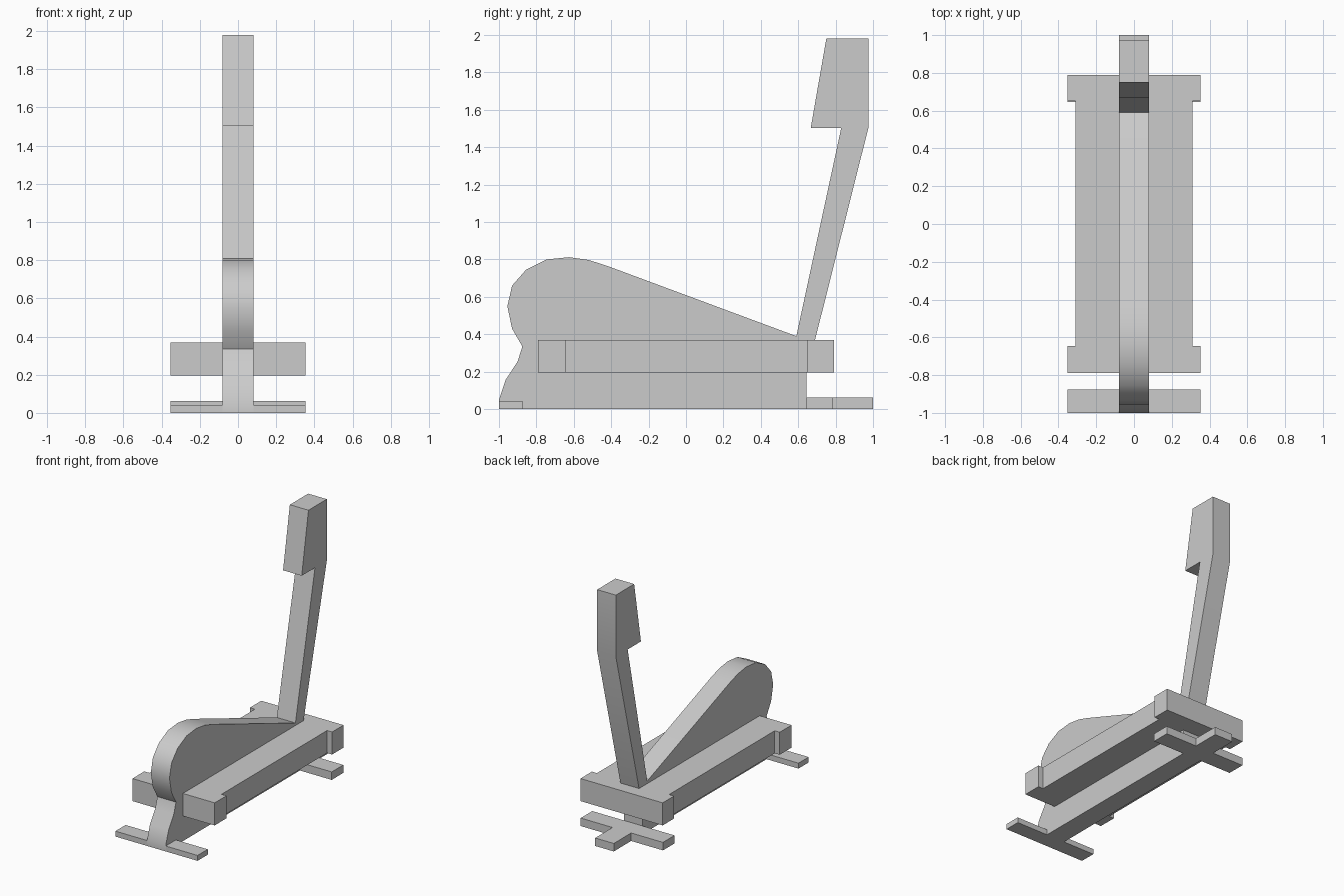
import bpy
import bmesh
from math import radians

if "Cube" in bpy.data.objects:
    bpy.data.objects.remove(bpy.data.objects["Cube"], do_unlink=True)

GREY = (0.6, 0.6, 0.6, 1.0)
grey = bpy.data.materials.new("plain grey")
grey.use_nodes = True
grey.diffuse_color = GREY
grey.node_tree.nodes["Principled BSDF"].inputs["Base Color"].default_value = GREY


def prism(name, outline, place, depth):
    """Extrude a flat outline along depth; place turns (u, v) into 3D."""
    bm = bmesh.new()
    face = bm.faces.new([bm.verts.new(place(u, v)) for u, v in outline])
    top = bmesh.ops.extrude_face_region(bm, geom=[face])["geom"]
    bmesh.ops.translate(bm, vec=depth,
                        verts=[g for g in top if isinstance(g, bmesh.types.BMVert)])
    bmesh.ops.recalc_face_normals(bm, faces=bm.faces)
    mesh = bpy.data.meshes.new(name)
    bm.to_mesh(mesh)
    bm.free()
    mesh.materials.append(grey)
    obj = bpy.data.objects.new(name, mesh)
    bpy.context.collection.objects.link(obj)
    bpy.ops.object.select_all(action="DESELECT")
    obj.select_set(True)
    bpy.context.view_layer.objects.active = obj
    bpy.ops.object.shade_smooth_by_angle(angle=radians(30))
    return obj


HALF = 0.08    # half thickness of the centre parts
WIDE = 0.353   # half width of feet and end blocks


def side_profile(name, outline):
    return prism(name, outline, lambda y, z: (-HALF, y, z), (2 * HALF, 0, 0))


def plan_slab(name, half_outline, z0, z1):
    # mirror the right half of the plan across x = 0
    outline = half_outline + [(-x, y) for x, y in reversed(half_outline)]
    return prism(name, outline, lambda x, y: (x, y, z0), (0, 0, z1 - z0))


# Centre body with the rounded flywheel housing
side_profile("flywheel_housing", [
    (-1, 0), (-1, 0.05), (-0.965, 0.155), (-0.9, 0.255), (-0.875, 0.335),
    (-0.93, 0.43), (-0.955, 0.55), (-0.93, 0.66), (-0.855, 0.745),
    (-0.745, 0.8), (-0.625, 0.812), (-0.52, 0.797), (-0.42, 0.765),
    (0.59, 0.39), (0.645, 0.37), (0.645, 0)])

# Leaning post with the wide head
side_profile("post_and_head", [
    (0.59, 0.39), (0.83, 1.503), (0.667, 1.503), (0.75, 1.98), (0.975, 1.98),
    (0.975, 1.503), (0.69, 0.37), (0.645, 0.37)])

# Long platform with wider end blocks
plan_slab("platform", [
    (WIDE, -0.79), (WIDE, -0.645), (0.31, -0.645),
    (0.31, 0.65), (WIDE, 0.65), (WIDE, 0.79)], 0.195, 0.37)

# Front cross foot
plan_slab("front_foot", [(WIDE, -1), (WIDE, -0.875)], 0, 0.042)

# Rear cross foot with a short centre tail
plan_slab("rear_foot", [
    (WIDE, 0.645), (WIDE, 0.787), (HALF, 0.787), (HALF, 1)], 0, 0.062)
